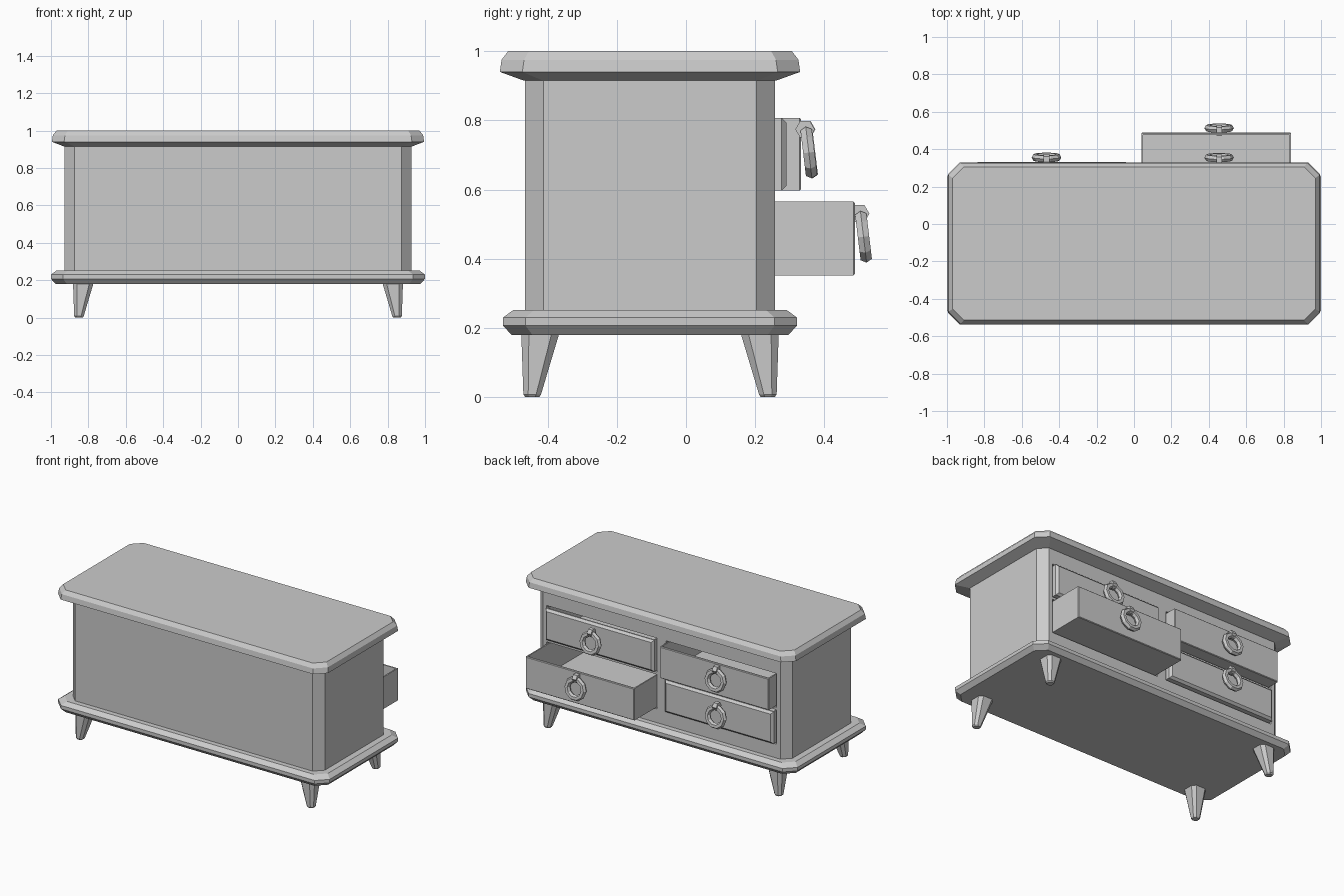
import bpy, bmesh
from mathutils import Matrix, Vector

if "Cube" in bpy.data.objects:
    bpy.data.objects.remove(bpy.data.objects["Cube"])

GREY = (0.6, 0.6, 0.6, 1)
mat = bpy.data.materials.new("plain grey")
mat.use_nodes = True
mat.diffuse_color = GREY
mat.node_tree.nodes["Principled BSDF"].inputs["Base Color"].default_value = GREY
MID_Y = -0.104   # depth centre of the cabinet


def finish(bm, name):
    bmesh.ops.recalc_face_normals(bm, faces=bm.faces)
    mesh = bpy.data.meshes.new(name)
    bm.to_mesh(mesh)
    bm.free()
    mesh.materials.append(mat)
    ob = bpy.data.objects.new(name, mesh)
    bpy.context.collection.objects.link(ob)
    return ob


def loft(name, sections):
    """Skin chamfered rectangles given as (z, cx, cy, hx, hy, chamfer)."""
    bm = bmesh.new()
    rings = []
    for z, cx, cy, hx, hy, c in sections:
        ring = []
        for sx, sy in ((1, 1), (-1, 1), (-1, -1), (1, -1)):
            pair = [(sx * hx, sy * (hy - c)), (sx * (hx - c), sy * hy)]
            if sx * sy < 0:
                pair.reverse()
            ring += [bm.verts.new((cx + x, cy + y, z)) for x, y in pair]
        rings.append(ring)
    for a, b in zip(rings, rings[1:]):
        for i in range(8):
            j = (i + 1) % 8
            bm.faces.new((a[i], a[j], b[j], b[i]))
    bm.faces.new(rings[0])
    bm.faces.new(rings[-1])
    return finish(bm, name)


def slab(name, levels):
    return loft(name, [(z, 0, MID_Y, hx, hy, c) for z, hx, hy, c in levels])


def box(bm, lo, hi):
    lo, hi = Vector(lo), Vector(hi)
    m = Matrix.Translation((lo + hi) / 2) @ Matrix.Diagonal((*(hi - lo), 1))
    bmesh.ops.create_cube(bm, size=1, matrix=m)


def drawer(name, x, z0, z1, front, chamfer):
    bm = bmesh.new()
    box(bm, (x - 0.4, front - 0.68, z0), (x + 0.4, front, z1))
    # softened front edges
    face = max(bm.faces, key=lambda f: f.calc_center_median().y)
    bmesh.ops.bevel(bm, geom=list(face.edges), offset=chamfer, segments=1, affect='EDGES')
    # hollow tray
    bm.normal_update()
    top = max(bm.faces, key=lambda f: f.normal.z * f.calc_area())
    bmesh.ops.inset_region(bm, faces=[top], thickness=0.012)
    geom = bmesh.ops.extrude_face_region(bm, geom=[top])["geom"]
    bmesh.ops.delete(bm, geom=[top], context='FACES')
    verts = [g for g in geom if isinstance(g, bmesh.types.BMVert)]
    bmesh.ops.translate(bm, verts=verts, vec=(0, 0, 0.015 - (z1 - z0)))
    finish(bm, name)


def handle(name, x, y, z):
    # tilted pull ring
    bpy.ops.mesh.primitive_torus_add(
        major_segments=10, minor_segments=6, major_radius=0.06, minor_radius=0.019,
        location=(x, y + 0.003, z), rotation=(1.5708 + 0.12, 0, 0))
    ring = bpy.context.object
    ring.name = name + "_ring"
    ring.data.materials.append(mat)
    # loop that holds the ring
    bpy.ops.mesh.primitive_cylinder_add(
        vertices=6, radius=0.028, depth=0.03,
        location=(x, y - 0.008, z + 0.067), rotation=(0, 1.5708, 0))
    loop = bpy.context.object
    loop.name = name + "_loop"
    loop.data.materials.append(mat)


# top board and plinth
slab("top_board", [(0.915, 0.93, 0.365, 0.055), (0.94, 0.995, 0.434, 0.065),
                   (0.975, 0.99, 0.429, 0.065), (1.0, 0.97, 0.41, 0.06)])
slab("plinth", [(0.18, 0.975, 0.4, 0.06), (0.207, 1.0, 0.425, 0.065),
                (0.23, 1.0, 0.425, 0.065), (0.252, 0.97, 0.395, 0.06)])

# case with four drawer openings
case = slab("case", [(0.24, 0.928, 0.361, 0.053), (0.93, 0.928, 0.361, 0.053)])
columns = {"left": 0.44, "right": -0.44}
rows = {"upper": (0.597, 0.807), "lower": (0.352, 0.565)}
GAP = 0.008
bm = bmesh.new()
for x in columns.values():
    for z0, z1 in rows.values():
        box(bm, (x - 0.4 - GAP, -0.44, z0 - GAP), (x + 0.4 + GAP, 0.4, z1 + GAP))
cutter = finish(bm, "opening_cutter")
mod = case.modifiers.new("openings", 'BOOLEAN')
mod.operation = 'DIFFERENCE'
mod.solver = 'EXACT'
mod.object = cutter
bpy.context.view_layer.objects.active = case
bpy.ops.object.modifier_apply(modifier=mod.name)
bpy.data.objects.remove(cutter)

# drawers, pulled out by different amounts, with their handles
fronts = {"upper_left": 0.29, "upper_right": 0.332, "lower_left": 0.488, "lower_right": 0.29}
for row, (z0, z1) in rows.items():
    for col, x in columns.items():
        key = row + "_" + col
        front = fronts[key]
        drawer(key + "_drawer", x, z0, z1, front, 0.014 if front < 0.3 else 0.004)
        hx = 0.455 if x > 0 else -0.468
        handle(key + "_handle", hx, max(front, 0.33) + 0.022, (z0 + z1) / 2 + 0.005)

# tapered legs
for sx, xn in ((1, "left"), (-1, "right")):
    for sy, yn in ((1, "back"), (-1, "front")):
        def level(z, inner, outer, c):
            # inner and outer are distances in from the plinth corner
            mid, half = (inner + outer) / 2, (inner - outer) / 2
            return (z, sx * (1 - mid), MID_Y + sy * (0.49 - mid), half, half, c)
        loft(f"{yn}_{xn}_leg", [level(0, 0.17, 0.13, 0.012), level(0.008, 0.175, 0.124, 0.014),
                                level(0.185, 0.228, 0.118, 0.022)])
